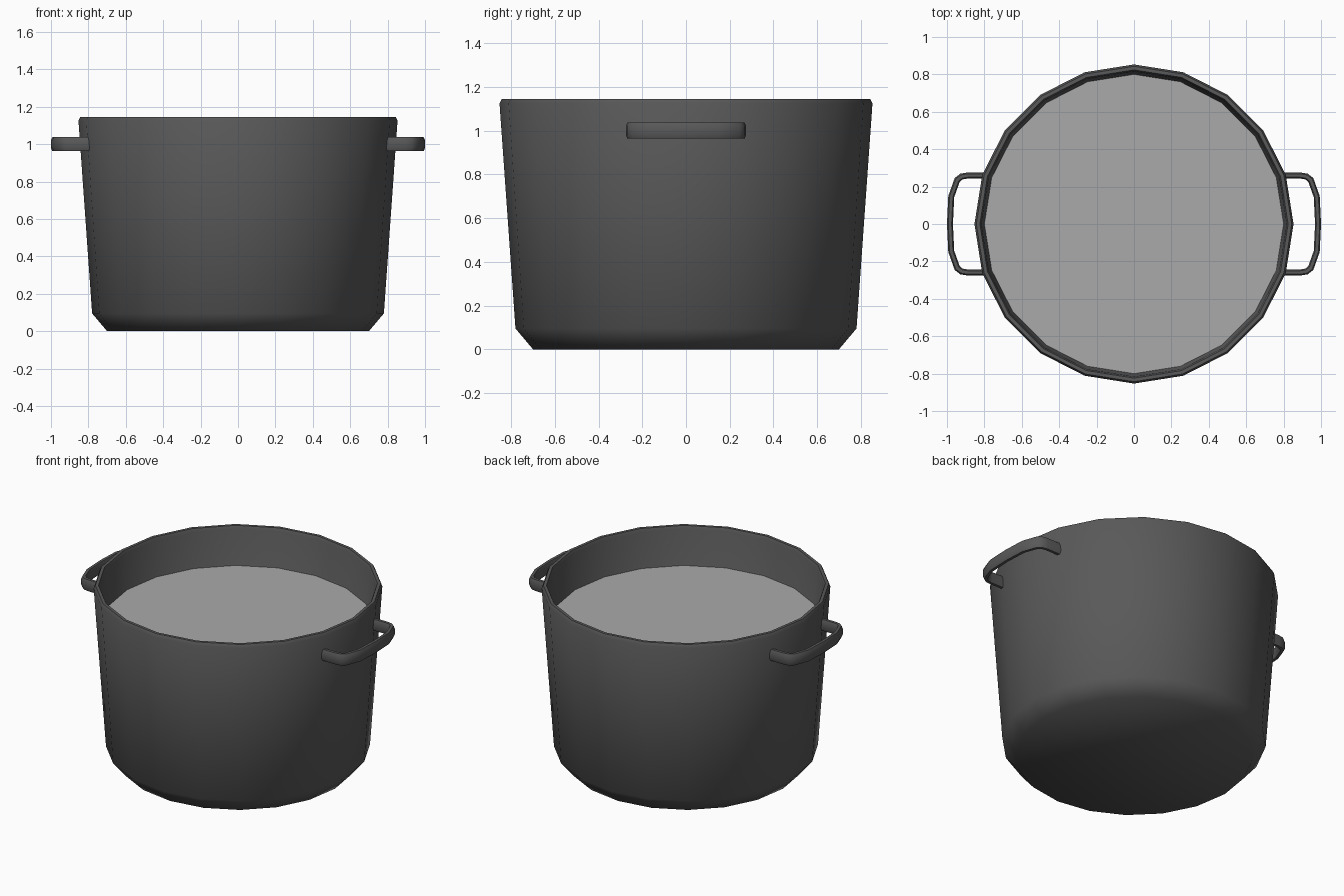
import bpy, bmesh
from math import pi, cos, sin, radians
from mathutils import Vector

if "Cube" in bpy.data.objects:
    bpy.data.objects.remove(bpy.data.objects["Cube"])

SIDES = 20


def material(name, value):
    m = bpy.data.materials.new(name)
    m.diffuse_color = (value, value, value, 1)
    m.use_nodes = True
    m.node_tree.nodes["Principled BSDF"].inputs["Base Color"].default_value = m.diffuse_color
    return m


def finish(name, bm, mat, angle):
    bmesh.ops.recalc_face_normals(bm, faces=bm.faces[:])
    mesh = bpy.data.meshes.new(name)
    bm.to_mesh(mesh)
    bm.free()
    mesh.materials.append(mat)
    ob = bpy.data.objects.new(name, mesh)
    bpy.context.collection.objects.link(ob)
    bpy.ops.object.select_all(action='DESELECT')
    ob.select_set(True)
    bpy.context.view_layer.objects.active = ob
    bpy.ops.object.shade_smooth_by_angle(angle=radians(angle))
    return ob


def skin(bm, rings):
    """Bridge successive vertex rings and cap both ends."""
    loops = [[bm.verts.new(p) for p in ring] for ring in rings]
    n = len(loops[0])
    for a, b in zip(loops, loops[1:]):
        for i in range(n):
            j = (i + 1) % n
            bm.faces.new((a[i], a[j], b[j], b[i]))
    bm.faces.new(loops[0])
    bm.faces.new(loops[-1])


def circle(r, z):
    return [(r * cos(2 * pi * i / SIDES), r * sin(2 * pi * i / SIDES), z)
            for i in range(SIDES)]


dark = material("dark_metal", 0.1)
pale = material("pale_liquid", 0.4)

# Pot: outer wall, rim, inner wall and floor
profile = [(0.70, 0), (0.78, 0.095), (0.853, 1.125), (0.843, 1.145),
           (0.824, 1.145), (0.816, 1.125), (0.745, 0.11), (0.68, 0.05)]
bm = bmesh.new()
skin(bm, [circle(r, z) for r, z in profile])
finish("pot_body", bm, dark, 58)

# Liquid surface
bm = bmesh.new()
bm.faces.new([bm.verts.new(p) for p in circle(0.803, 0.895)])
bm.normal_update()
for f in bm.faces:
    if f.normal.z < 0:
        f.normal_flip()
mesh = bpy.data.meshes.new("liquid")
bm.to_mesh(mesh)
bm.free()
mesh.materials.append(pale)
bpy.context.collection.objects.link(bpy.data.objects.new("liquid", mesh))

# Handles: upright oval section swept along a bowed loop
half = [(0.795, 0.259), (0.89, 0.259), (0.922, 0.254), (0.945, 0.236),
        (0.977, 0.147)]
path = [Vector(p) for p in half + [(0.984, 0)] + [(x, -y) for x, y in half[::-1]]]
section = [(0.016, 0.02), (0.009, 0.037), (-0.009, 0.037), (-0.016, 0.02),
           (-0.016, -0.02), (-0.009, -0.037), (0.009, -0.037), (0.016, -0.02)]
for name, side in (("right_handle", 1), ("left_handle", -1)):
    rings = []
    for i, p in enumerate(path):
        d0 = (p - path[i - 1]).normalized() if i else None
        d1 = (path[i + 1] - p).normalized() if i < len(path) - 1 else None
        t = ((d0 or d1) + (d1 or d0)).normalized()
        widen = 1 / t.dot(d1 or d0)
        normal = Vector((-t.y, t.x)) * widen
        rings.append([(side * (p.x + normal.x * u), p.y + normal.y * u, 1.0 + v)
                      for u, v in section])
    bm = bmesh.new()
    skin(bm, rings)
    finish(name, bm, dark, 65)
